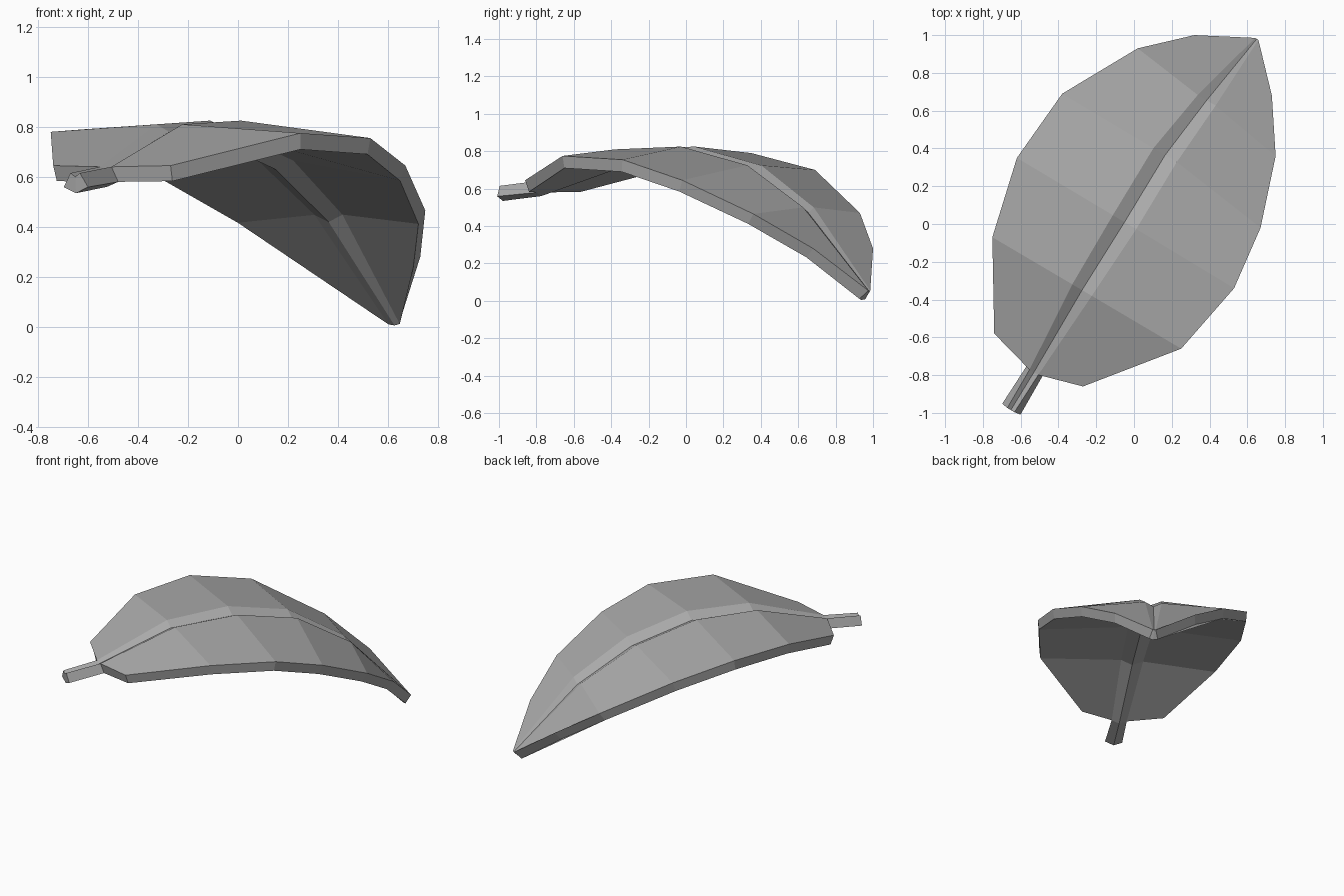
import bpy
import bmesh
from mathutils import Vector

cube = bpy.data.objects.get("Cube")
if cube:
    bpy.data.objects.remove(cube, do_unlink=True)

leaf_grey = bpy.data.materials.new("leaf grey")
leaf_grey.use_nodes = True
colour = (0.4, 0.4, 0.4, 1)
leaf_grey.diffuse_color = colour
leaf_grey.node_tree.nodes["Principled BSDF"].inputs["Base Color"].default_value = colour

# Midrib crest from stem end to tip: position, half width, groove depth
midrib = [
    ((-.652, -.985, .615), .022, .015),
    ((-.53, -.785, .64), .027, .015),
    ((-.275, -.35, .81), .06, .03),
    ((-.05, .01, .825), .072, .035),
    ((.165, .365, .725), .072, .035),
    ((.385, .655, .5), .055, .03),
    ((.65, .98, .055), .01, .004),
]
# Blade margins from base towards tip
left_margin = [(-.74, -.58, .645), (-.75, -.07, .78), (-.62, .35, .79),
               (-.38, .69, .7), (.02, .93, .47), (.32, 1, .28)]
right_margin = [(-.27, -.86, .645), (.25, -.66, .775), (.53, -.34, .755),
                (.67, -.02, .645), (.75, .36, .465), (.73, .68, .28)]

bm = bmesh.new()
across = Vector((.86, -.51, 0))


def add_rib_line(side):
    return [bm.verts.new(Vector(p) + across * half * side) for p, half, depth in midrib]


def add_strip(first, second):
    for i in range(len(first) - 1):
        bm.faces.new((first[i], second[i], second[i + 1], first[i + 1]))


# Grooved midrib, which also forms the stem
valley = [bm.verts.new(Vector(p) - Vector((0, 0, depth))) for p, half, depth in midrib]
left_rib = add_rib_line(-1)
right_rib = add_rib_line(1)
add_strip(left_rib, valley)
add_strip(valley, right_rib)

# Blade halves, narrowing to the tip
left_edge = [bm.verts.new(p) for p in left_margin]
right_edge = [bm.verts.new(p) for p in right_margin]
add_strip(left_edge, left_rib[1:])
add_strip(right_rib[1:], right_edge)

bm.normal_update()
if sum(f.normal.z for f in bm.faces) < 0:
    bmesh.ops.reverse_faces(bm, faces=bm.faces)

mesh = bpy.data.meshes.new("leaf")
bm.to_mesh(mesh)
bm.free()
mesh.materials.append(leaf_grey)
leaf = bpy.data.objects.new("leaf", mesh)
bpy.context.collection.objects.link(leaf)

# Leaf thickness below the upper surface
thickness = leaf.modifiers.new("thickness", 'SOLIDIFY')
thickness.thickness = .066
thickness.offset = -1
